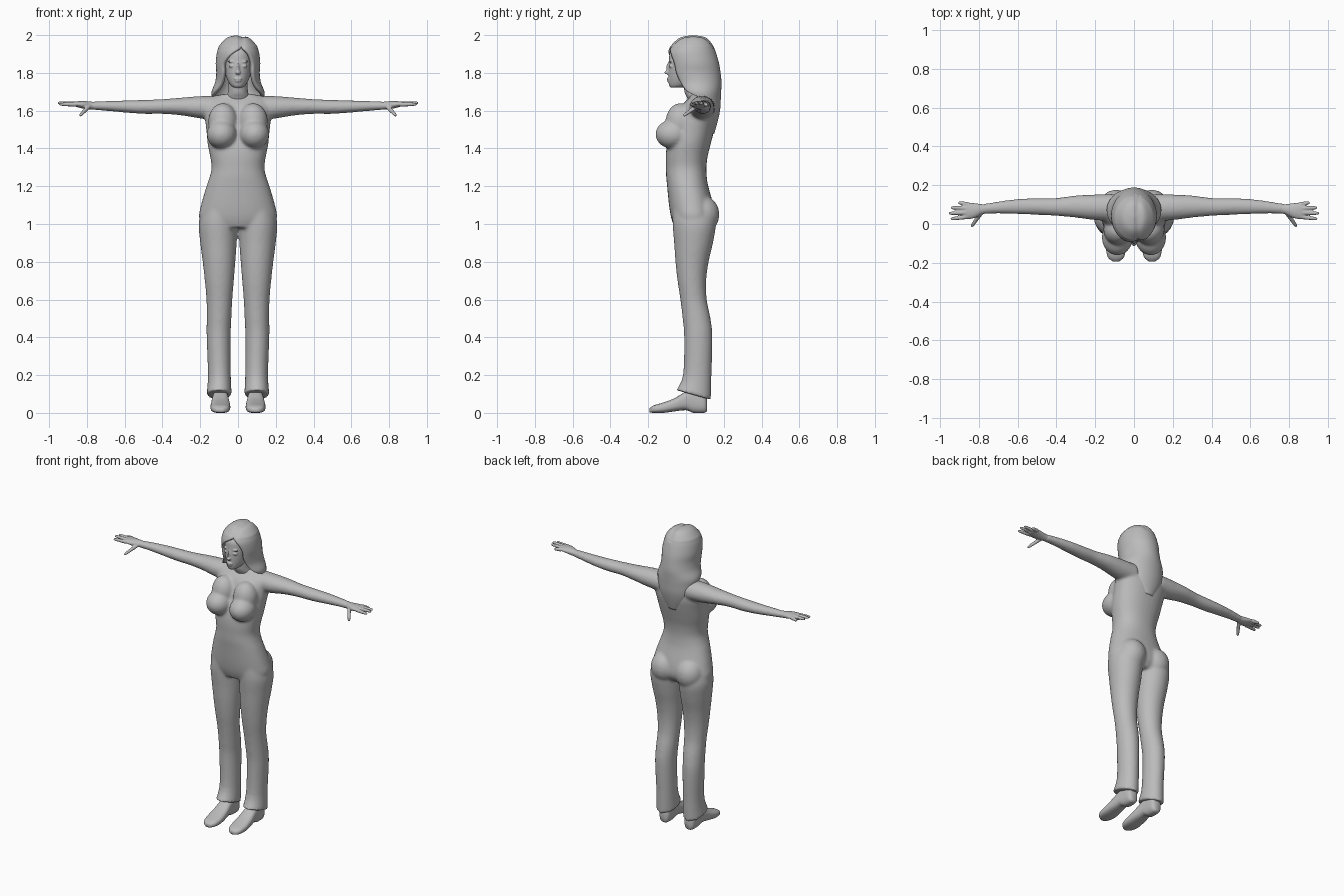
import bpy
import bmesh
import math
from mathutils import Vector, Matrix

old_cube = bpy.data.objects.get("Cube")
if old_cube:
    bpy.data.objects.remove(old_cube, do_unlink=True)

CLAY = (0.5, 0.5, 0.5, 1)
clay = bpy.data.materials.new("clay grey")
clay.use_nodes = True
clay.diffuse_color = CLAY
shader = next(n for n in clay.node_tree.nodes if n.type == 'BSDF_PRINCIPLED')
shader.inputs["Base Color"].default_value = CLAY


def spline(rows, steps):
    """Smooth a short table of rows by Catmull-Rom interpolation."""
    out = []
    for i in range(len(rows) - 1):
        a, b = rows[max(i - 1, 0)], rows[i]
        c, d = rows[i + 1], rows[min(i + 2, len(rows) - 1)]
        for k in range(steps):
            t = k / steps
            out.append([q + t * (r - p) / 2
                        + t * t * (p - 2.5 * q + 2 * r - s / 2)
                        + t ** 3 * (1.5 * (q - r) + (s - p) / 2)
                        for p, q, r, s in zip(a, b, c, d)])
    return out + [list(rows[-1])]


def loft(bm, rows, u, v, power=1.0, sides=32, steps=4):
    """Closed tube through rows of (x, y, z, radius along u, radius along v)."""
    rings = []
    for x, y, z, a, b in spline(rows, steps):
        ring = []
        for k in range(sides):
            t = math.tau * k / sides
            c, s = math.cos(t), math.sin(t)
            c = math.copysign(abs(c) ** power, c)
            s = math.copysign(abs(s) ** power, s)
            ring.append(bm.verts.new(Vector((x, y, z)) + u * a * c + v * b * s))
        rings.append(ring)
    for low, high in zip(rings, rings[1:]):
        for k in range(sides):
            j = (k + 1) % sides
            bm.faces.new((low[k], low[j], high[j], high[k]))
    bm.faces.new(rings[0])
    bm.faces.new(rings[-1])
    return [vert for ring in rings for vert in ring]


def ball(bm, centre, radii):
    matrix = Matrix.Translation(centre) @ Matrix.Diagonal((*radii, 1))
    bmesh.ops.create_uvsphere(bm, u_segments=24, v_segments=16, radius=1, matrix=matrix)


def finish(name, bm, voxel=0, smooth=0):
    """Turn the bmesh into an object, fusing its parts when a voxel size is given."""
    bmesh.ops.recalc_face_normals(bm, faces=bm.faces)
    for face in bm.faces:
        face.smooth = True
    mesh = bpy.data.meshes.new(name)
    bm.to_mesh(mesh)
    bm.free()
    mesh.materials.append(clay)
    obj = bpy.data.objects.new(name, mesh)
    bpy.context.collection.objects.link(obj)
    if voxel:
        fuse = obj.modifiers.new("fuse", 'REMESH')
        fuse.mode = 'VOXEL'
        fuse.voxel_size = voxel
        fuse.use_smooth_shade = True
    if smooth:
        soften = obj.modifiers.new("soften", 'SMOOTH')
        soften.factor = 0.5
        soften.iterations = smooth
    return obj


X, Y, Z = Vector((1, 0, 0)), Vector((0, 1, 0)), Vector((0, 0, 1))


def upright(rows):
    """Rows of (z, inner x, outer x, front y, back y) as loft rows."""
    return [((i + o) / 2, (f + b) / 2, z, (o - i) / 2, (b - f) / 2)
            for z, i, o, f, b in rows]


# Torso
body = bmesh.new()
torso = [(1.69, .06, .02, .12), (1.672, .14, .02, .145), (1.63, .175, -.02, .155),
         (1.56, .175, -.05, .16), (1.5, .168, -.075, .15), (1.42, .16, -.1, .13),
         (1.36, .148, -.107, .115), (1.3, .14, -.106, .108), (1.25, .15, -.105, .11),
         (1.2, .167, -.1, .118), (1.1, .196, -.09, .145), (1.03, .206, -.078, .15),
         (.98, .16, -.06, .12)]
loft(body, upright([(z, -w, w, f, b) for z, w, f, b in torso]), X, Y, .9)

# Legs with flared, slanted hems; arms, bust and seat
leg = [(1.08, .01, .19, -.07, .14), (1, .003, .208, -.071, .158), (.9, .007, .2, -.063, .143),
       (.8, .014, .187, -.056, .12), (.7, .022, .176, -.045, .107), (.6, .03, .167, -.03, .11),
       (.5, .035, .166, -.018, .13), (.4, .039, .166, -.01, .14), (.2, .038, .159, -.016, .135),
       (.095, .033, .167, -.052, .132)]
arm = [(.1, .085, 1.615, .07, .064), (.2, .086, 1.618, .066, .059),
       (.3, .09, 1.622, .057, .047), (.4, .088, 1.622, .046, .039),
       (.5, .09, 1.62, .043, .037), (.6, .09, 1.622, .039, .032),
       (.7, .085, 1.625, .031, .026), (.78, .077, 1.626, .026, .021)]
for side in (1, -1):
    for vert in loft(body, upright(leg), X * side, Y):
        if vert.co.z < .2:
            vert.co.z -= .28 * (vert.co.y - .04) * (.2 - vert.co.z) / .105
        vert.co.x *= side
    for vert in loft(body, arm, Y, Z):
        vert.co.x *= side
    ball(body, (side * .086, -.07, 1.475), (.08, .092, .077))
    ball(body, (side * .08, -.03, 1.54), (.078, .078, .1))
    ball(body, (side * .092, .085, 1.05), (.09, .092, .1))
finish("body", body, .008, 10)

# Hands
palm = [(.75, .08, 1.626, .025, .02), (.78, .076, 1.627, .026, .021),
        (.82, .069, 1.631, .038, .02), (.86, .068, 1.635, .043, .014),
        (.88, .068, 1.635, .038, .01)]
fingers = [((.86, .102, 1.634), (.905, .11, 1.63)), ((.86, .081, 1.637), (.945, .084, 1.64)),
           ((.86, .059, 1.637), (.955, .055, 1.641)), ((.86, .037, 1.633), (.945, .026, 1.634)),
           ((.79, .055, 1.622), (.838, -.014, 1.572))]
for side, label in ((1, "left"), (-1, "right")):
    hand = bmesh.new()
    parts = [loft(hand, palm, Y, Z)]
    for root, tip in fingers:
        root, tip = Vector(root), Vector(tip)
        across = (tip - root).cross(Z).normalized()
        up = across.cross(tip - root).normalized()
        rows = [(*root.lerp(tip, t), r, r) for t, r in ((0, .012), (.6, .01), (.9, .008), (1, .004))]
        parts.append(loft(hand, rows, across, up, sides=12))
    for vert in hand.verts:
        vert.co.x *= side
    finish(label + "_hand", hand, .004, 3)

# Shoes: rows of (y, sole z, top z, half width)
shoe_rows = [(.112, .01, .07, .02), (.095, 0, .11, .036), (.04, 0, .13, .04),
             (0, .014, .115, .043), (-.06, .008, .078, .05), (-.12, 0, .055, .052),
             (-.17, 0, .04, .042), (-.192, .003, .025, .018)]
for side, label in ((1, "left"), (-1, "right")):
    shoe = bmesh.new()
    loft(shoe, [(side * .093, y, (low + top) / 2, w, (top - low) / 2)
                for y, low, top, w in shoe_rows], X, Z, .75)
    finish(label + "_shoe", shoe)

# Head, neck and facial features
head = bmesh.new()
neck = [(1.62, .06, .03, .13), (1.67, .062, .005, .125), (1.7, .053, -.008, .11),
        (1.76, .05, -.015, .1)]
face = [(1.722, .022, -.08, -.03), (1.735, .04, -.09, .02), (1.77, .059, -.093, .06),
        (1.81, .071, -.094, .1), (1.86, .077, -.091, .1), (1.91, .073, -.084, .1),
        (1.945, .05, -.05, .08)]
for rows in (neck, face):
    loft(head, upright([(z, -w, w, f, b) for z, w, f, b in rows]), X, Y)
ball(head, (0, .035, 1.86), (.085, .112, .11))
ball(head, (0, -.1, 1.802), (.014, .014, .01))
ball(head, (0, -.092, 1.823), (.008, .013, .032))
ball(head, (0, -.091, 1.769), (.022, .011, .006))
ball(head, (0, -.089, 1.757), (.019, .011, .007))
for side in (1, -1):
    ball(head, (side * .032, -.081, 1.836), (.017, .01, .008))
    ball(head, (side * .034, -.082, 1.86), (.024, .008, .005))
finish("head", head, .0045, 3)

# Hair: rows of (z, half width, front y, back y, opening half angle, parting shift)
hair_rows = [(2, 0, .04, .04, 0, 14), (1.988, .055, -.03, .105, 0, 14),
             (1.95, .095, -.075, .14, 0, 12), (1.93, .105, -.088, .15, 7, 10),
             (1.9, .113, -.098, .161, 25, 6), (1.85, .118, -.095, .175, 41, 0),
             (1.8, .115, -.09, .183, 44, 0), (1.75, .121, -.07, .188, 47, 0),
             (1.7, .14, -.05, .186, 60, 0), (1.66, .135, -.02, .184, 92, 0),
             (1.6, .12, .02, .18, 100, 0), (1.54, .09, .06, .167, 100, 0),
             (1.48, .04, .1, .15, 100, 0)]
hair = bmesh.new()
strands = []
for z, w, f, b, gap, shift in spline(hair_rows, 4):
    gap = max(gap, 0)
    row = []
    for k in range(49):
        t = math.radians(gap + (360 - 2 * gap) * k / 48 + shift)
        x, y = w * math.sin(t), (f + b) / 2 - (b - f) / 2 * math.cos(t)
        groove = .008 * math.exp(-((x - .02) / .015) ** 2) if z > 1.93 else 0
        row.append(hair.verts.new((x, y, z - groove)))
    strands.append(row)
for high, low in zip(strands, strands[1:]):
    for k in range(48):
        hair.faces.new((high[k], low[k], low[k + 1], high[k + 1]))
bmesh.ops.remove_doubles(hair, verts=hair.verts, dist=.0003)
hair_shell = finish("hair", hair)
thickness = hair_shell.modifiers.new("thickness", 'SOLIDIFY')
thickness.thickness = .02
thickness.offset = -1
